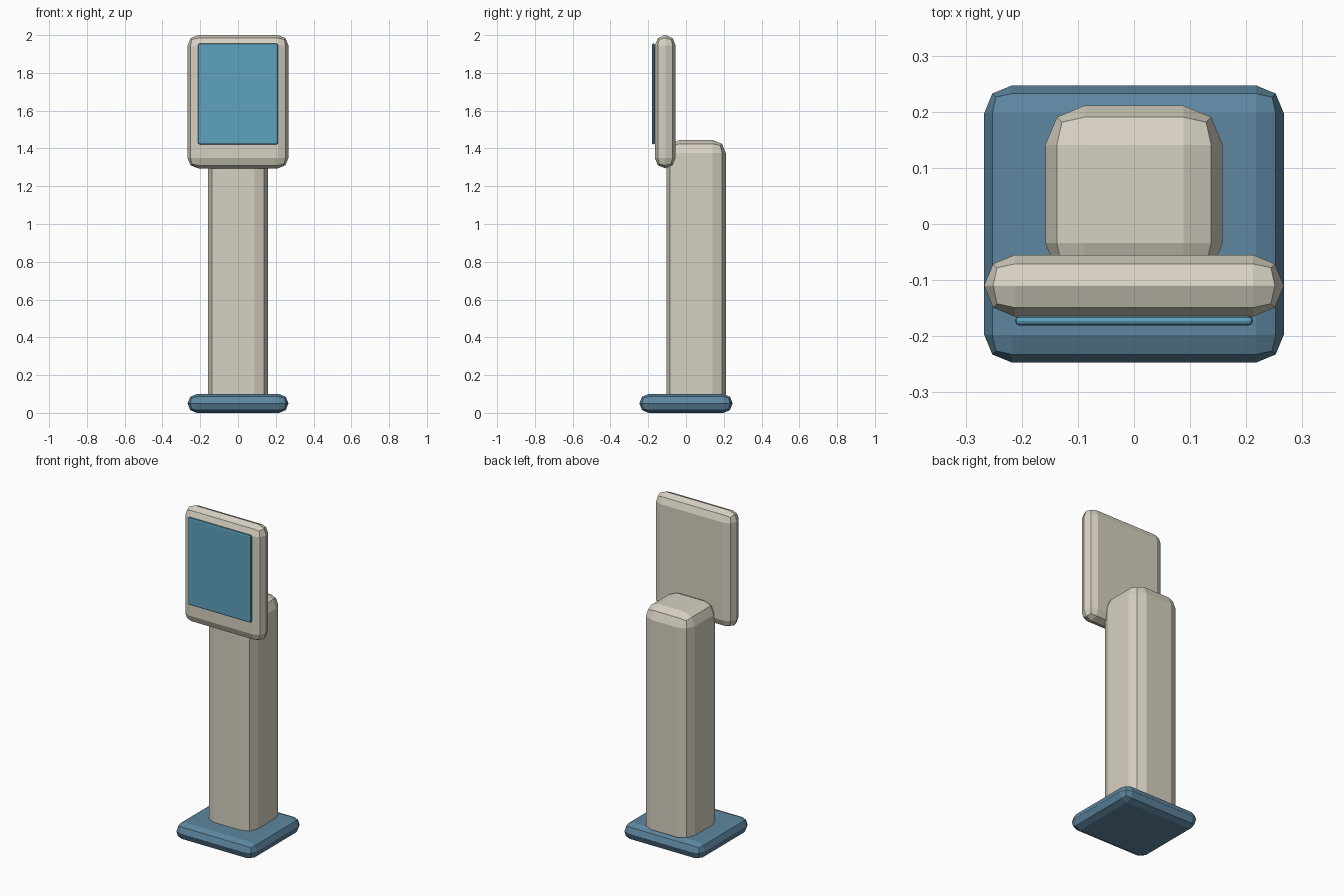
import bpy

if "Cube" in bpy.data.objects:
    bpy.data.objects.remove(bpy.data.objects["Cube"])


def material(name, rgb):
    mat = bpy.data.materials.new(name)
    mat.diffuse_color = (*rgb, 1.0)
    mat.use_nodes = True
    mat.node_tree.nodes["Principled BSDF"].inputs["Base Color"].default_value = mat.diffuse_color
    return mat


def bevelled_box(name, lo, hi, bevel, mat):
    """Box between two corners, with two-segment rounded edges and flat shading."""
    centre = [(a + b) / 2 for a, b in zip(lo, hi)]
    bpy.ops.mesh.primitive_cube_add(size=1, location=centre)
    obj = bpy.context.object
    obj.name = name
    obj.scale = [b - a for a, b in zip(lo, hi)]
    bpy.ops.object.transform_apply(location=False, rotation=False, scale=True)
    mod = obj.modifiers.new("rounded_edges", "BEVEL")
    mod.width = bevel
    mod.segments = 2
    mod.limit_method = "NONE"
    obj.data.materials.append(mat)
    return obj


cream = material("cream", (0.68, 0.64, 0.54))
steel_blue = material("steel_blue", (0.11, 0.24, 0.35))
screen_blue = material("screen_blue", (0.11, 0.36, 0.52))

# Floor plate
bevelled_box("base", (-0.267, -0.247, 0.0), (0.267, 0.247, 0.10), 0.0495, steel_blue)

# Upright column, sunk into the base
bevelled_box("column", (-0.158, -0.104, 0.03), (0.158, 0.211, 1.445), 0.07, cream)

# Display housing overlapping the front of the column
bevelled_box("display_housing", (-0.267, -0.165, 1.295), (0.267, -0.055, 2.0), 0.0545, cream)

# Thin screen panel on the front of the housing
bevelled_box("screen", (-0.212, -0.181, 1.422), (0.212, -0.164, 1.955), 0.008, screen_blue)
